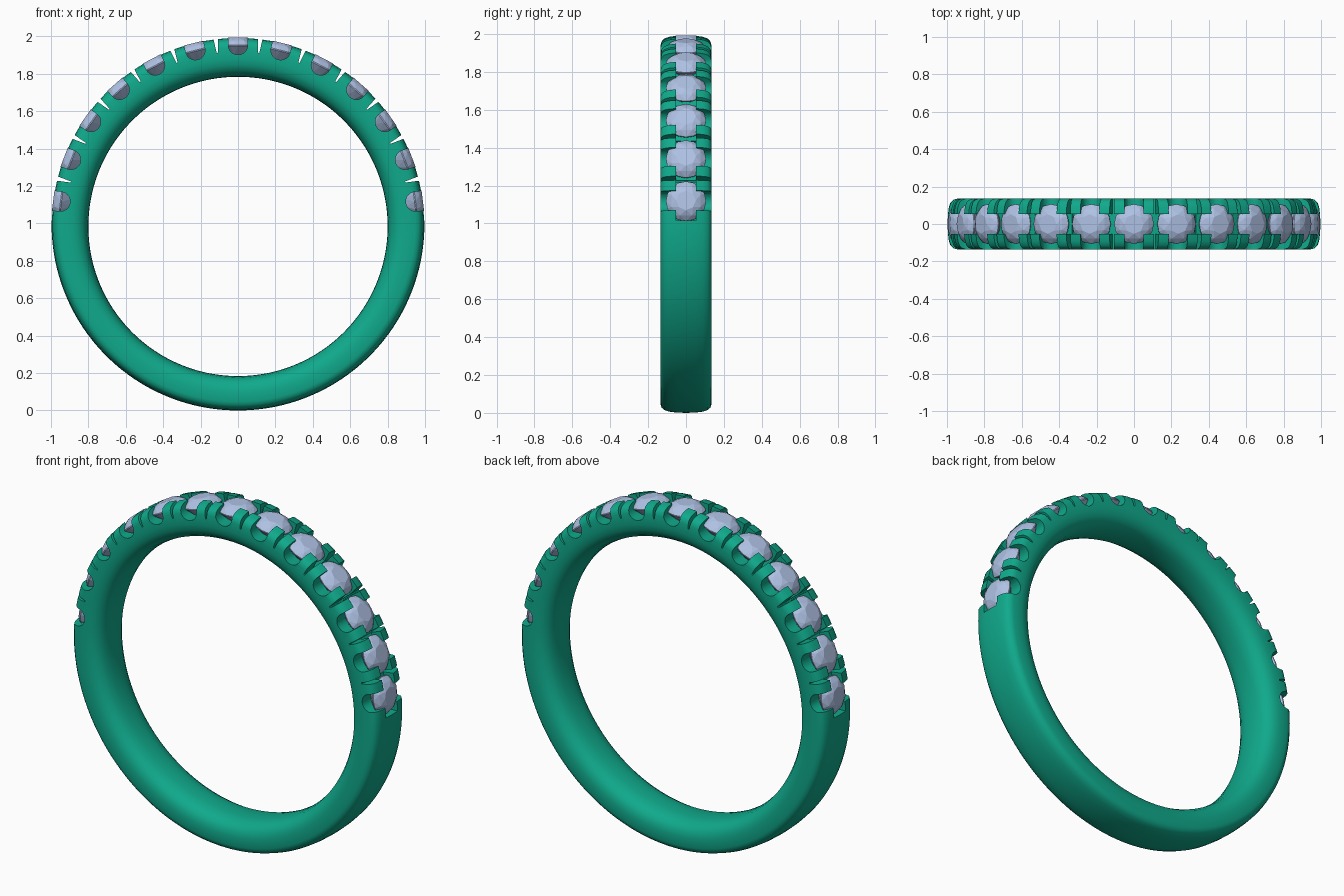
import bpy, bmesh, math
from mathutils import Matrix, Vector

if "Cube" in bpy.data.objects:
    bpy.data.objects.remove(bpy.data.objects["Cube"])

CZ = 0.997            # ring centre height
R, RI = 0.997, 0.80   # outer and inner radius
N, STEP = 13, math.radians(13.8)


def material(name, col):
    m = bpy.data.materials.new(name)
    m.diffuse_color = (*col, 1)
    m.use_nodes = True
    m.node_tree.nodes["Principled BSDF"].inputs["Base Color"].default_value = m.diffuse_color
    return m


def make(name, bm, mat=None):
    bmesh.ops.recalc_face_normals(bm, faces=bm.faces[:])
    me = bpy.data.meshes.new(name)
    bm.to_mesh(me)
    bm.free()
    ob = bpy.data.objects.new(name, me)
    bpy.context.collection.objects.link(ob)
    if mat:
        me.materials.append(mat)
    return ob


def polar(r, a, y=0.0):
    """Point at radius r, angle a from the top, in the ring plane."""
    return Vector((r * math.sin(a), y, CZ + r * math.cos(a)))


def loft(bm, loops, closed):
    rings = [[bm.verts.new(p) for p in lp] for lp in loops]
    n = len(rings[0])
    for i in range(len(rings) if closed else len(rings) - 1):
        a, b = rings[i], rings[(i + 1) % len(rings)]
        for j in range(n):
            bm.faces.new((a[j], a[(j + 1) % n], b[(j + 1) % n], b[j]))
    if not closed:
        bm.faces.new(rings[0])
        bm.faces.new(rings[-1])


def prism(bm, outline, angle, half=0.3):
    """Bar along y with an (x, radial) outline, turned to the given angle."""
    rot = Matrix.Translation((0, 0, CZ)) @ Matrix.Rotation(angle, 4, 'Y')
    loft(bm, [[rot @ Vector((x, y, z)) for x, z in outline] for y in (-half, half)], False)


green = material("band_green", (0.005, 0.40, 0.26))
pale = material("stone_pale", (0.43, 0.54, 0.78))

# Band: domed outside, comfort-fit inside, slightly thicker at the top
half = [(R, 0), (R - .002, .05), (R - .007, .09), (R - .016, .115), (R - .03, .129), (R - .05, .135),
        (RI + .09, .135), (RI + .06, .129), (RI + .03, .112), (RI + .01, .08), (RI + .002, .04), (RI, 0)]
profile = half + [(r, -y) for r, y in half[-2:0:-1]]
bm = bmesh.new()
loops = []
for i in range(180):
    a = 2 * math.pi * i / 180
    loops.append([polar(r, a, y) - Vector((0, 0, 0.013 * (R - r) / (R - RI))) for r, y in profile])
loft(bm, loops, True)
band = make("band", bm, green)

angles = [(i - (N - 1) / 2) * STEP for i in range(N)]

# Cutters: V notches between stones, U scallops under stones, groove along the top
bm = bmesh.new()
for a in angles[:-1]:
    prism(bm, [(-.003, .922), (.003, .922), (.018, 1.05), (-.018, 1.05)], a + STEP / 2)
notches = make("notch_cutter", bm)

bm = bmesh.new()
scallop = [(.052 * math.cos(t), .957 + .052 * math.sin(t))
           for t in (math.pi + math.pi * k / 14 for k in range(15))]
for a in angles:
    prism(bm, scallop + [(.052, 1.06), (-.052, 1.06)], a)
scallops = make("scallop_cutter", bm)

bm = bmesh.new()
end = angles[-1] + 0.108
loft(bm, [[polar(r, -end + 2 * end * i / 96, y)
           for r, y in ((.93, -.053), (.93, .053), (1.06, .053), (1.06, -.053))]
          for i in range(97)], False)
groove = make("groove_cutter", bm)

bpy.context.view_layer.objects.active = band
band.select_set(True)
for cutter in (notches, scallops, groove):
    mod = band.modifiers.new("cut", 'BOOLEAN')
    mod.operation, mod.solver, mod.object = 'DIFFERENCE', 'EXACT', cutter
    cutter.hide_render = True
    bpy.ops.object.modifier_apply(modifier=mod.name)
    bpy.data.objects.remove(cutter)
bpy.ops.object.select_all(action='DESELECT')
band.select_set(True)
bpy.context.view_layer.objects.active = band
bpy.ops.object.shade_smooth_by_angle(angle=math.radians(30))

# Stones: faceted round cut (table, crown, girdle, pavilion)
for k, a in enumerate(angles):
    bm = bmesh.new()
    rot = Matrix.Translation((0, 0, CZ)) @ Matrix.Rotation(a, 4, 'Y')
    for n, r, z, off in ((8, .052, .996, 0), (8, .084, .981, .5), (16, .106, .957, 0),
                         (16, .106, .951, 0), (8, .055, .902, .5), (1, 0, .872, 0)):
        for i in range(n):
            t = 2 * math.pi * (i + off) / n
            bm.verts.new(rot @ Vector((r * math.cos(t), r * math.sin(t), z)))
    bmesh.ops.convex_hull(bm, input=bm.verts[:])
    make(f"stone_{k + 1}", bm, pale)
